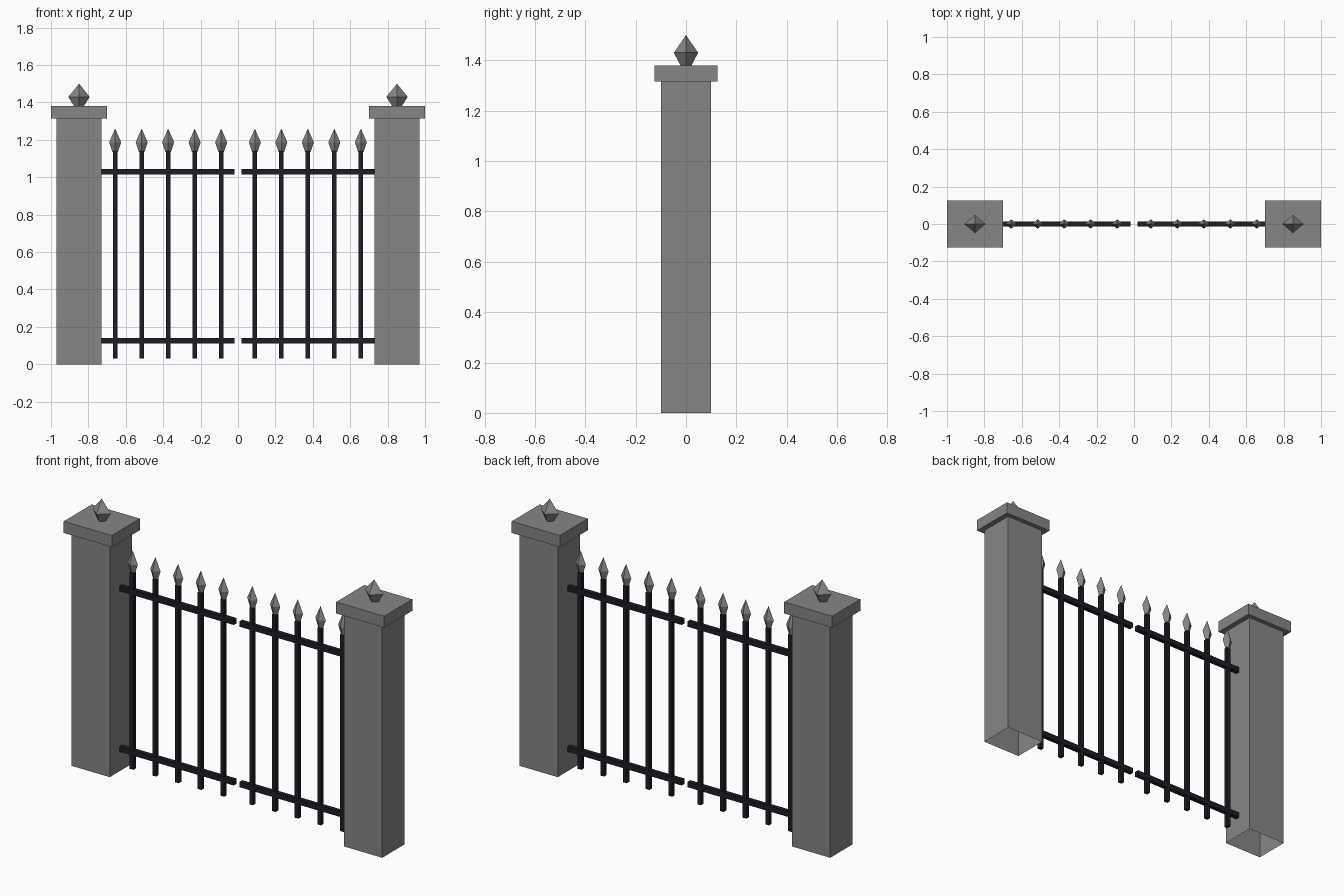
import bpy, bmesh, math
from mathutils import Matrix

if "Cube" in bpy.data.objects:
    bpy.data.objects.remove(bpy.data.objects["Cube"])


def material(name, rgb):
    m = bpy.data.materials.new(name)
    m.diffuse_color = (*rgb, 1.0)
    m.use_nodes = True
    m.node_tree.nodes["Principled BSDF"].inputs["Base Color"].default_value = m.diffuse_color
    return m


STONE = material("grey_stone", (0.24, 0.24, 0.24))
IRON = material("dark_iron", (0.013, 0.012, 0.019))


def finish(name, bm, mat):
    me = bpy.data.meshes.new(name)
    bmesh.ops.recalc_face_normals(bm, faces=bm.faces)
    bm.to_mesh(me)
    bm.free()
    me.materials.append(mat)
    ob = bpy.data.objects.new(name, me)
    bpy.context.collection.objects.link(ob)
    return ob


def box(name, x, y, z, mat, open_ends=False):
    """Box from (min, max) pairs; open_ends drops top and bottom faces."""
    bm = bmesh.new()
    size = [b - a for a, b in (x, y, z)]
    mid = [(a + b) / 2 for a, b in (x, y, z)]
    bmesh.ops.create_cube(bm, size=1.0,
                          matrix=Matrix.Translation(mid) @ Matrix.Diagonal((*size, 1)))
    if open_ends:
        bm.normal_update()
        ends = [f for f in bm.faces if abs(f.normal.z) > 0.9]
        bmesh.ops.delete(bm, geom=ends, context='FACES_ONLY')
    return finish(name, bm, mat)


def spike(name, x, rx, ry, z0, z1, z2, base, mat):
    """Four-sided diamond point: narrow base, wide waist, sharp tip."""
    bm = bmesh.new()
    rings = []
    for z, k in ((z0, base), (z1, 1.0)):
        rings.append([bm.verts.new((x + rx * k * math.cos(i * math.pi / 2),
                                    ry * k * math.sin(i * math.pi / 2), z))
                      for i in range(4)])
    tip = bm.verts.new((x, 0, z2))
    low, wide = rings
    bm.faces.new(low[::-1])
    for i in range(4):
        j = (i + 1) % 4
        bm.faces.new((low[i], low[j], wide[j], wide[i]))
        bm.faces.new((wide[i], wide[j], tip))
    return finish(name, bm, mat)


for side, s in (("left", -1), ("right", 1)):
    def span(a, b):
        return tuple(sorted((s * a, s * b)))

    # Stone pillar (open underneath), cap and finial
    box(f"{side}_pillar", span(0.73, 0.97), (-0.10, 0.10), (0, 1.32), STONE, True)
    box(f"{side}_cap", span(0.70, 1.0), (-0.125, 0.125), (1.315, 1.38), STONE)
    spike(f"{side}_finial", s * 0.85, 0.057, 0.048, 1.375, 1.43, 1.50, 0.4, STONE)

    # Gate leaf: two rails and five spear-topped bars
    for label, z in (("lower", 0.125), ("upper", 1.03)):
        box(f"{side}_{label}_rail", span(0.018, 0.732), (-0.0125, 0.0125),
            (z - 0.015, z + 0.015), IRON)
    for i in range(5):
        x = s * (0.09 + 0.1417 * i)
        box(f"{side}_bar_{i + 1}", (x - 0.0115, x + 0.0115), (-0.0115, 0.0115),
            (0.03, 1.14), IRON)
        spike(f"{side}_spear_{i + 1}", x, 0.032, 0.025, 1.135, 1.187, 1.26, 0.45, STONE)
